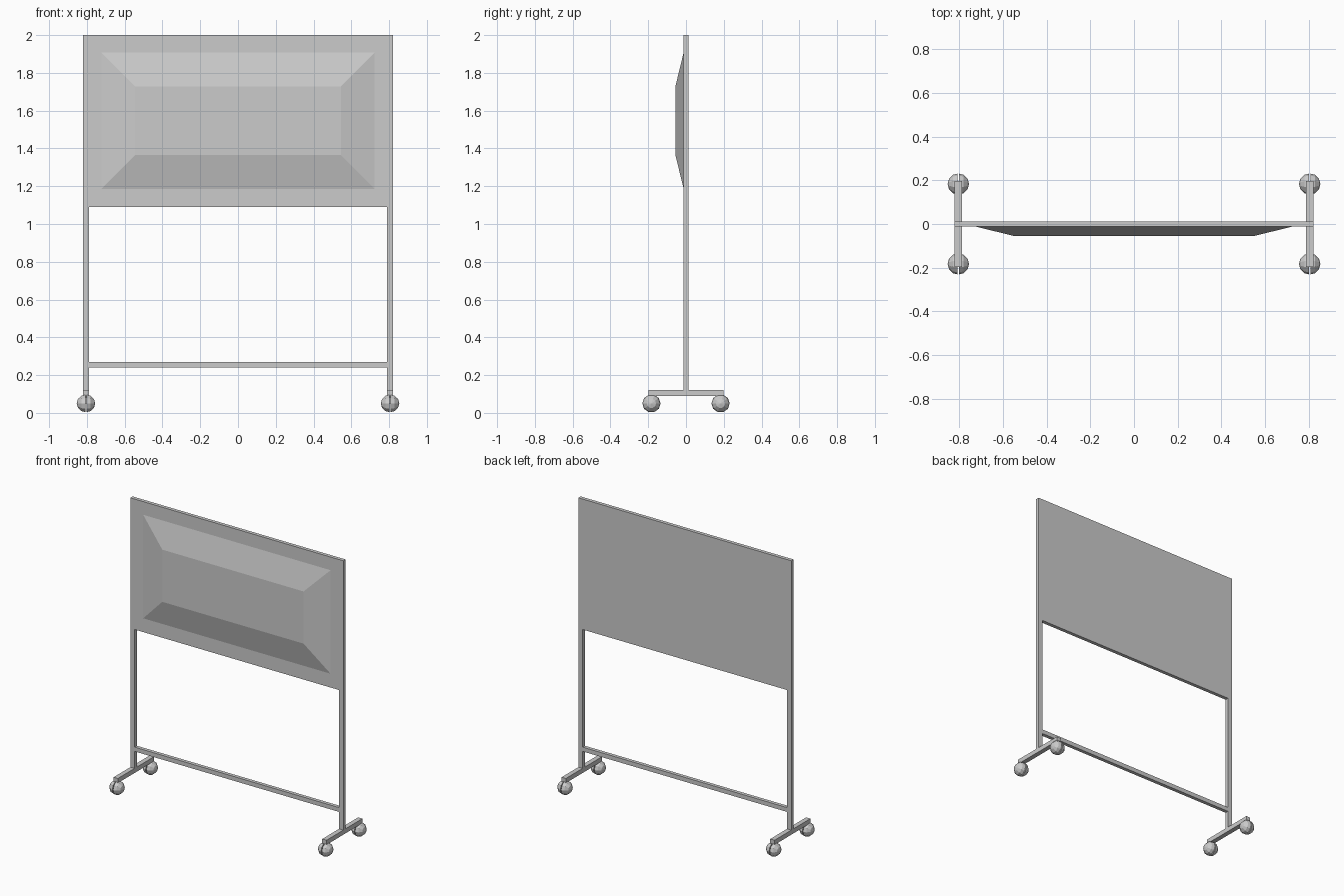
import bpy, bmesh, math
from mathutils import Matrix

cube = bpy.data.objects.get("Cube")
if cube:
    bpy.data.objects.remove(cube, do_unlink=True)

grey = bpy.data.materials.new("plain grey")
grey.use_nodes = True
colour = (0.6, 0.6, 0.6, 1)
grey.diffuse_color = colour
grey.node_tree.nodes["Principled BSDF"].inputs["Base Color"].default_value = colour


def add_object(name, bm):
    bmesh.ops.recalc_face_normals(bm, faces=bm.faces)
    mesh = bpy.data.meshes.new(name)
    bm.to_mesh(mesh)
    bm.free()
    mesh.materials.append(grey)
    obj = bpy.data.objects.new(name, mesh)
    bpy.context.scene.collection.objects.link(obj)
    return obj


def box(name, x, y, z):
    """Box from (min, max) pairs along each axis."""
    bm = bmesh.new()
    bmesh.ops.create_cube(bm, size=1)
    for v in bm.verts:
        v.co = [r[0] if c < 0 else r[1] for c, r in zip(v.co, (x, y, z))]
    return add_object(name, bm)


POST_X, HALF, DEPTH = 0.805, 0.0165, 0.0125
INNER = POST_X - HALF
THICK = (-DEPTH, DEPTH)

# Board and lower rail between the posts
box("board", (-INNER, INNER), THICK, (1.09, 2.0))
box("lower_rail", (-INNER, INNER), THICK, (0.24, 0.27))

# Raised bevelled panel on the front of the board
bm = bmesh.new()
rings = []
for half_x, half_z, y in ((0.727, 0.365, -DEPTH + 0.001), (0.545, 0.182, -0.056)):
    rings.append([bm.verts.new((sx * half_x, y, 1.547 + sz * half_z))
                  for sx, sz in ((-1, -1), (1, -1), (1, 1), (-1, 1))])
outer, inner = rings
bm.faces.new(inner)
bm.faces.new(outer[::-1])
for i in range(4):
    j = (i + 1) % 4
    bm.faces.new((outer[i], outer[j], inner[j], inner[i]))
add_object("raised_panel", bm)


def twin_wheel(name, x, y, radius=0.049):
    """Faceted ball split into two halves with a narrow gap."""
    bm = bmesh.new()
    for side in (-1, 1):
        half = bmesh.new()
        bmesh.ops.create_uvsphere(half, u_segments=10, v_segments=6, radius=radius,
                                  matrix=Matrix.Rotation(math.pi / 2, 4, "Y"))
        cut = bmesh.ops.bisect_plane(half, geom=half.verts[:] + half.edges[:] + half.faces[:],
                                     plane_co=(side * 0.003, 0, 0), plane_no=(-side, 0, 0),
                                     clear_outer=True)
        edges = [e for e in cut["geom_cut"] if isinstance(e, bmesh.types.BMEdge)]
        bmesh.ops.edgeloop_fill(half, edges=edges)
        part = bpy.data.meshes.new("wheel_half")
        half.to_mesh(part)
        half.free()
        bm.from_mesh(part)
        bpy.data.meshes.remove(part)
    bmesh.ops.translate(bm, verts=bm.verts, vec=(x, y, radius + 0.001))
    add_object(name, bm)


# Posts, feet and casters on both sides
for side, label in ((-1, "right"), (1, "left")):
    cx = side * POST_X
    span = (cx - HALF, cx + HALF)
    box(label + "_post", span, THICK, (0.12, 2.0))
    box(label + "_foot", span, (-0.198, 0.198), (0.09, 0.122))
    for y, end in ((-0.183, "front"), (0.183, "back")):
        box(f"{label}_{end}_caster_stem", (cx - 0.008, cx + 0.008),
            (y - 0.008, y + 0.008), (0.05, 0.1))
        twin_wheel(f"{label}_{end}_caster", cx, y)
